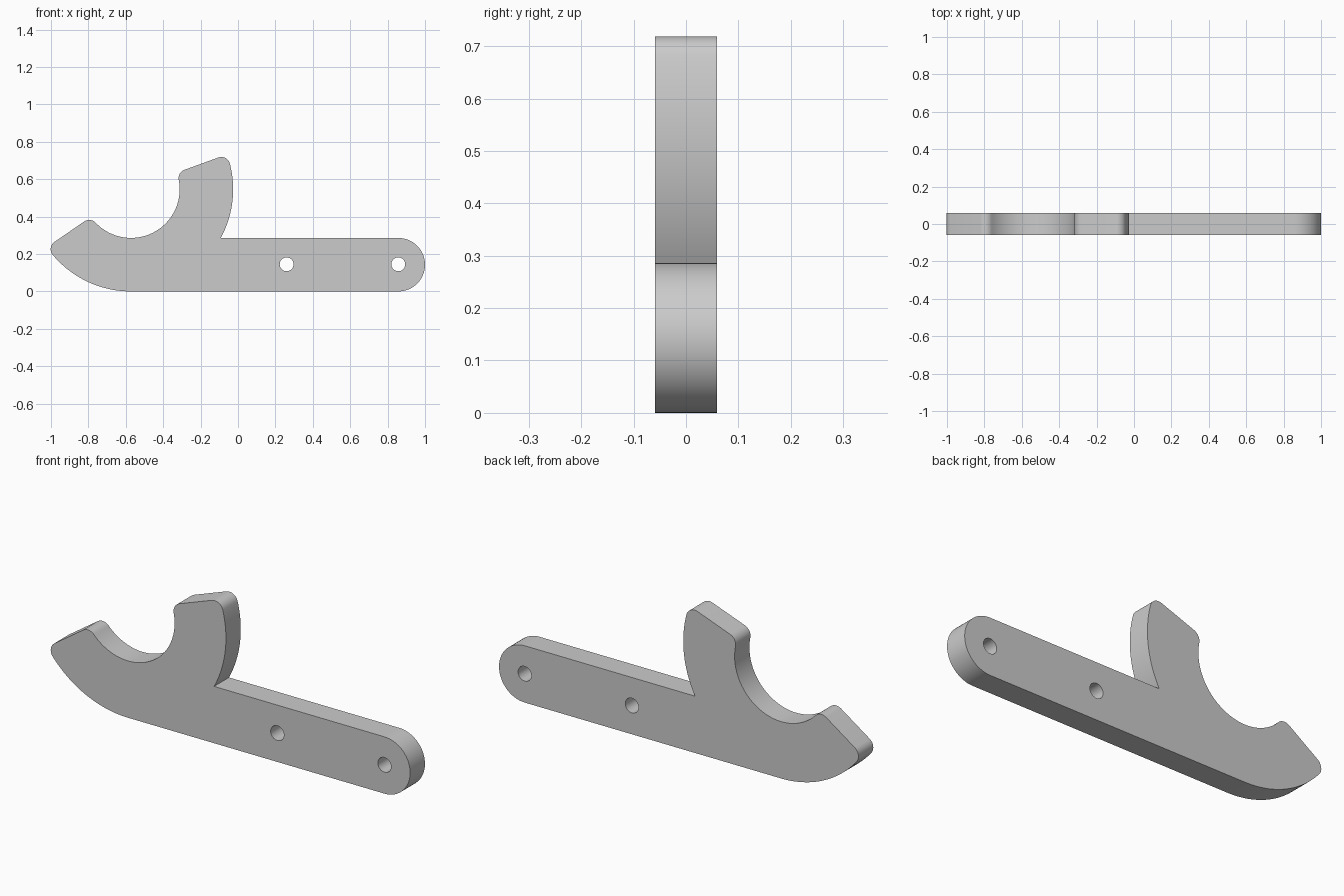
import bpy, bmesh
from math import sin, cos, asin, radians, degrees

cube = bpy.data.objects.get("Cube")
if cube:
    bpy.data.objects.remove(cube, do_unlink=True)

THICK = 0.118
HOOK = (-0.572, 0.546)      # centre shared by both hook arcs
OUTER, INNER = 0.546, 0.26
FILLET = 0.047
TOP, TIP = 20, -145.5       # angles of the two radial end faces
HALF = 0.143                # half height of the bar
END_X = 0.857


def polar(centre, radius, angle):
    a = radians(angle)
    return centre[0] + radius * cos(a), centre[1] + radius * sin(a)


def arc(centre, radius, start, end, steps):
    return [polar(centre, radius, start + (end - start) * i / steps) for i in range(steps + 1)]


# Angular setback of the corner fillets
d_out = degrees(asin(FILLET / (OUTER - FILLET)))
d_in = degrees(asin(FILLET / (INNER + FILLET)))
notch = -degrees(asin((HOOK[1] - 2 * HALF) / OUTER))


def outer_corner(angle, start, end):
    return arc(polar(HOOK, OUTER - FILLET, angle), FILLET, start, end, 10)


def inner_corner(angle, start, end):
    return arc(polar(HOOK, INNER + FILLET, angle), FILLET, start, end, 10)


# Outline: lower hook, bar end, upright prong, mouth, tip
top_out, top_in = TOP - d_out, TOP - d_in
tip_out, tip_in = TIP + d_out, TIP + d_in
outline = (
    arc(HOOK, OUTER, tip_out, -90, 24)
    + arc((END_X, HALF), HALF, -90, 90, 32)
    + arc(HOOK, OUTER, notch, top_out, 24)
    + outer_corner(top_out, top_out, TOP + 90)
    + inner_corner(top_in, TOP + 90, top_in + 180)
    + arc(HOOK, INNER, top_in, tip_in, 48)
    + inner_corner(tip_in, tip_in + 180, TIP + 270)
    + outer_corner(tip_out, TIP - 90, tip_out)
)
holes = [arc((x, 0.145), 0.037, 0, 360, 32) for x in (0.26, END_X)]

# Filled, extruded profile; inner loops become through holes
curve = bpy.data.curves.new("hook_plate", "CURVE")
curve.dimensions = "2D"
curve.fill_mode = "BOTH"
curve.extrude = THICK / 2
for loop in [outline] + holes:
    pts = [p for i, p in enumerate(loop)
           if abs(p[0] - loop[i - 1][0]) + abs(p[1] - loop[i - 1][1]) > 1e-5]
    spline = curve.splines.new("POLY")
    spline.points.add(len(pts) - 1)
    for point, (x, z) in zip(spline.points, pts):
        point.co = (x, z, 0, 1)
    spline.use_cyclic_u = True

plate = bpy.data.objects.new("hook_plate", curve)
bpy.context.collection.objects.link(plate)
plate.rotation_euler.x = radians(90)
bpy.ops.object.select_all(action="DESELECT")
plate.select_set(True)
bpy.context.view_layer.objects.active = plate
bpy.ops.object.convert(target="MESH")
bpy.ops.object.transform_apply(location=False, rotation=True, scale=False)

# Weld caps to walls
bm = bmesh.new()
bm.from_mesh(plate.data)
bmesh.ops.remove_doubles(bm, verts=bm.verts, dist=1e-5)
bmesh.ops.recalc_face_normals(bm, faces=bm.faces)
bm.to_mesh(plate.data)
bm.free()
bpy.ops.object.shade_smooth_by_angle(angle=radians(30))

# Plain grey material
grey = bpy.data.materials.new("plain_grey")
grey.use_nodes = True
colour = (0.6, 0.6, 0.6, 1)
grey.diffuse_color = colour
grey.node_tree.nodes["Principled BSDF"].inputs["Base Color"].default_value = colour
plate.data.materials.clear()
plate.data.materials.append(grey)
